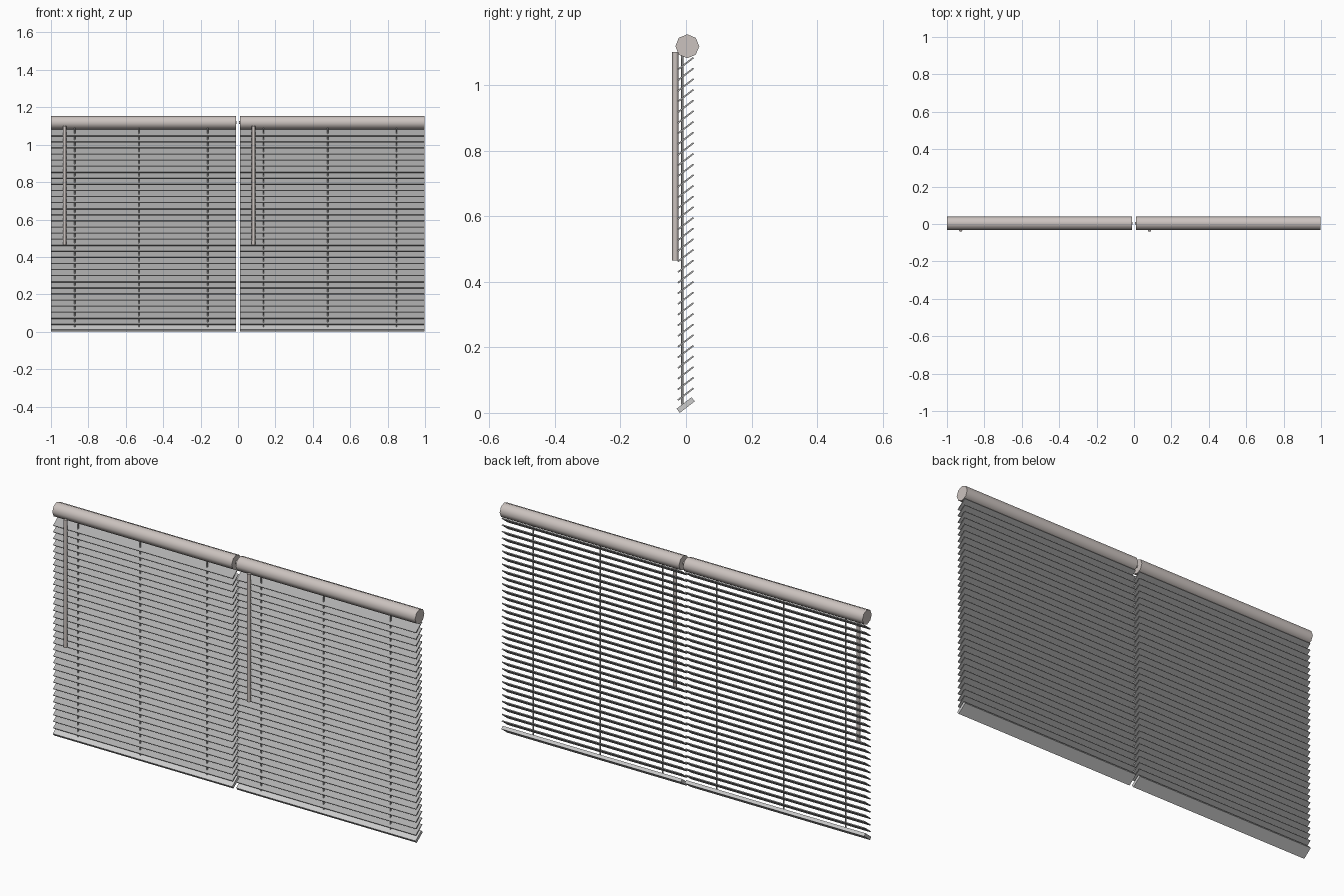
import bpy, math

if "Cube" in bpy.data.objects:
    bpy.data.objects.remove(bpy.data.objects["Cube"])

W = 0.988            # width of one blind
TILT = math.radians(37.5)
SLATS = 32
Z_LOW, Z_HIGH = 0.057, 1.065


def material(name, rgb):
    m = bpy.data.materials.new(name)
    m.diffuse_color = (*rgb, 1)
    m.use_nodes = True
    m.node_tree.nodes["Principled BSDF"].inputs["Base Color"].default_value = m.diffuse_color
    return m


WARM = material("warm_grey", (0.60, 0.545, 0.52))
DARK = material("slat_grey", (0.42, 0.42, 0.42))


def box(name, size, loc, tilt=0, mat=None):
    bpy.ops.mesh.primitive_cube_add(size=1, location=loc)
    ob = bpy.context.object
    ob.name = name
    ob.scale = size
    bpy.ops.object.transform_apply(location=False, rotation=False, scale=True)
    ob.rotation_euler.x = tilt
    bpy.ops.object.transform_apply(location=False, rotation=True, scale=False)
    if mat:
        ob.data.materials.append(mat)
    return ob


def rod(name, radius, length, loc, sides, along_x=False, mat=None):
    bpy.ops.mesh.primitive_cylinder_add(
        vertices=sides, radius=radius, depth=length, location=loc,
        rotation=(0, math.pi / 2 if along_x else 0, 0))
    ob = bpy.context.object
    ob.name = name
    bpy.ops.object.shade_smooth_by_angle(angle=math.radians(65))
    if mat:
        ob.data.materials.append(mat)
    return ob


def blind(side, x0, inner):
    cx = x0 + W / 2
    # head rail with a small pin on the inner end
    rod(side + "_head_rail", 0.0365, W, (cx, 0.004, 1.118), 8, True, WARM)
    rod(side + "_rail_pin", 0.008, 0.01, (inner, 0.004, 1.118), 8, True, WARM)
    # tilted slats, repeated upwards
    slat = box(side + "_slats", (W, 0.060, 0.005), (cx, -0.001, Z_LOW), TILT, DARK)
    arr = slat.modifiers.new("stack", 'ARRAY')
    arr.count = SLATS
    arr.use_relative_offset = False
    arr.use_constant_offset = True
    arr.constant_offset_displace = (0, 0, (Z_HIGH - Z_LOW) / (SLATS - 1))
    # bottom rail
    box(side + "_bottom_rail", (W, 0.0575, 0.016), (cx, -0.001, 0.0239), TILT)
    # ladder cords
    for i, dx in enumerate((0.127, 0.470, 0.838)):
        rod(f"{side}_cord_{i + 1}", 0.0035, 1.065, (x0 + dx, -0.011, 0.5575), 6, mat=DARK)
    # tilt wand
    rod(side + "_tilt_wand", 0.0095, 0.636, (x0 + 0.073, -0.0325, 0.782), 8, mat=WARM)


blind("left", -1.0, -0.012)
blind("right", 0.010, 0.010)
